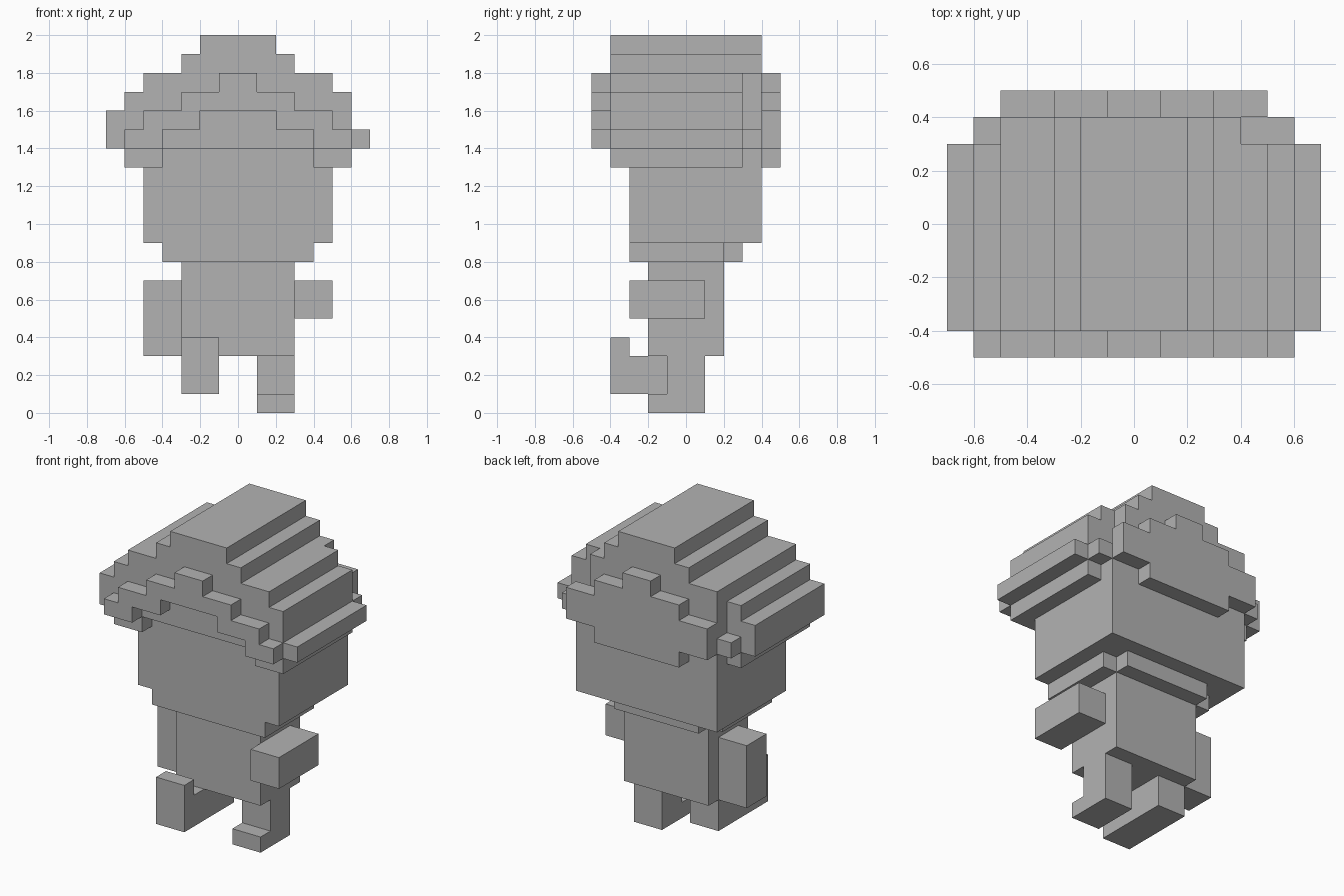
import bpy
import bmesh
from mathutils import Vector

UNIT = 0.1  # size of one block; all part sizes below are counted in blocks

default_cube = bpy.data.objects.get("Cube")
if default_cube:
    bpy.data.objects.remove(default_cube, do_unlink=True)

# Single flat colour
grey = bpy.data.materials.new("plain_grey")
grey.use_nodes = True
colour = (0.45, 0.45, 0.45, 1.0)
grey.diffuse_color = colour
grey.node_tree.nodes["Principled BSDF"].inputs["Base Color"].default_value = colour


def prism(name, outline, start, end, axis="y"):
    """Extrude an outline: (x, z) points along y, or (y, z) points along x."""
    def place(point, depth):
        a, z = point
        return Vector((a, depth, z) if axis == "y" else (depth, a, z)) * UNIT

    bm = bmesh.new()
    face = bm.faces.new([bm.verts.new(place(p, start)) for p in outline])
    grown = bmesh.ops.extrude_face_region(bm, geom=[face], use_keep_orig=True)
    moved = [v for v in grown["geom"] if isinstance(v, bmesh.types.BMVert)]
    shift = place((0, 0), end - start)
    bmesh.ops.translate(bm, verts=moved, vec=shift)
    bmesh.ops.recalc_face_normals(bm, faces=bm.faces[:])
    mesh = bpy.data.meshes.new(name)
    bm.to_mesh(mesh)
    bm.free()
    mesh.materials.append(grey)
    obj = bpy.data.objects.new(name, mesh)
    bpy.context.scene.collection.objects.link(obj)
    return obj


def block(name, x, y, z):
    """Box from three (low, high) ranges."""
    corners = [(x[0], z[0]), (x[1], z[0]), (x[1], z[1]), (x[0], z[1])]
    return prism(name, corners, *y)


def stepped(name, rows, start, end):
    """Stack of rows (left, right, bottom, top) joined into one stepped outline."""
    right, left = [], []
    for x_low, x_high, bottom, top in rows:
        right += [(x_high, bottom), (x_high, top)]
        left += [(x_low, bottom), (x_low, top)]
    return prism(name, right + left[::-1], start, end)


def mirrored(half):
    """Complete a half outline across the centre line."""
    return half + [(-x, z) for x, z in reversed(half)]


# Torso, neck and head
block("torso", (-3, 3), (-2, 2), (3, 8))
block("jaw", (-4, 4), (-3, 2), (8, 9))
block("jaw_back", (-3, 3), (2, 3), (8, 9))
block("head", (-5, 5), (-3, 4), (9, 14))

# Arms: left reaches forward, right hangs down
block("left_arm", (3, 5), (-3, 1), (5, 7))
block("right_arm", (-5, -3), (-1, 1), (3, 7))

# Legs: left stands, right kicks forward with the toe up
prism("left_leg", [(-2, 0), (1, 0), (1, 3), (-1, 3), (-1, 1), (-2, 1)], 1, 3, "x")
prism("right_leg", [(-4, 1), (1, 1), (1, 3), (-3, 3), (-3, 4), (-4, 4)], -3, -1, "x")

# Main hair, stepped from a wide brim to a narrow top
top_rows = [(-3, 3, 18, 19), (-2, 2, 19, 20)]
brim_rows = [(-7, 7, 14, 15), (-7, 6, 15, 16), (-6, 6, 16, 17), (-5, 5, 17, 18)]
stepped("hair", brim_rows + top_rows, -4, 3)
stepped("hair_rear", [(-6, 6, 14, 15), (-5, 4, 15, 18)] + top_rows, 3, 4)

# Locks hanging over the temples
for side, span in (("left", (4, 6)), ("right", (-6, -4))):
    block(side + "_side_lock", span, (-4, 3), (13, 14))

# Arched fringe and rear hair plate share the same stepped top
arch = [(1, 18), (1, 17), (3, 17), (3, 16), (5, 16)]
fringe_end = [(5, 15), (6, 15), (6, 14), (4, 14), (4, 15), (2, 15), (2, 16)]
rear_end = [(5, 14), (3, 14), (3, 13)]
prism("fringe", mirrored(arch + fringe_end), -5, -4)
prism("rear_lock", mirrored(arch + rear_end), 4, 5)
